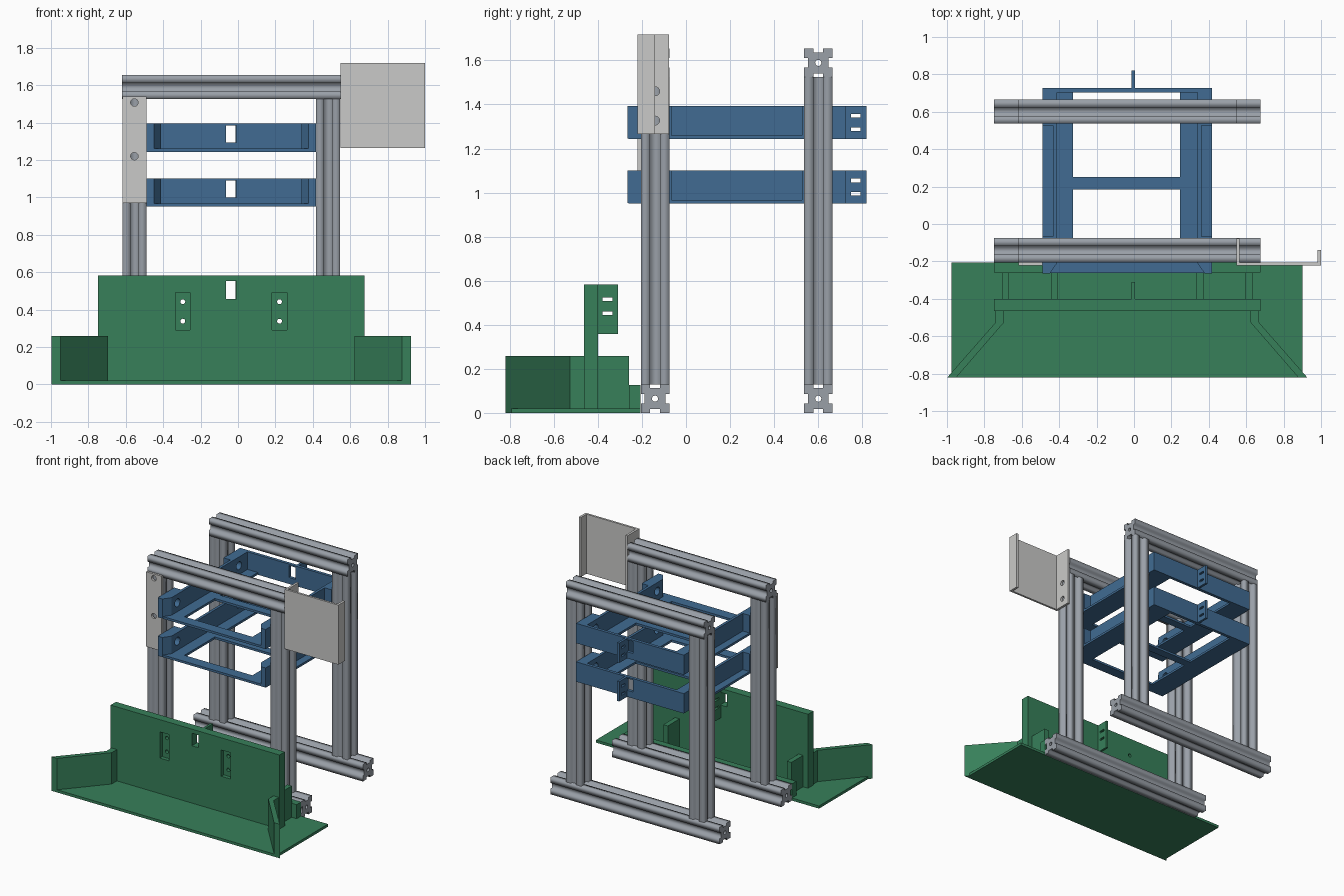
import bpy, bmesh, math
from mathutils import Matrix

if "Cube" in bpy.data.objects:
    bpy.data.objects.remove(bpy.data.objects["Cube"])

CX = -0.036                      # mirror plane of the frame


def mat(name, rgb):
    m = bpy.data.materials.new(name)
    m.diffuse_color = (*rgb, 1)
    m.use_nodes = True
    m.node_tree.nodes["Principled BSDF"].inputs["Base Color"].default_value = m.diffuse_color
    return m


GREY = mat("aluminium grey", (0.32, 0.35, 0.39))
BLUE = mat("tray blue", (0.052, 0.148, 0.29))
GREEN = mat("base green", (0.038, 0.215, 0.102))
LIGHT = mat("light grey", (0.59, 0.59, 0.58))


def finish(name, bm, material):
    bmesh.ops.recalc_face_normals(bm, faces=bm.faces)
    me = bpy.data.meshes.new(name)
    bm.to_mesh(me)
    bm.free()
    me.materials.append(material)
    ob = bpy.data.objects.new(name, me)
    bpy.context.collection.objects.link(ob)
    return ob


def prism(name, pts, lo, hi, material):
    """Polygon in plan, extruded from z = lo to z = hi."""
    bm = bmesh.new()
    f = bm.faces.new([bm.verts.new((x, y, lo)) for x, y in pts])
    r = bmesh.ops.extrude_face_region(bm, geom=[f])
    vs = [v for v in r["geom"] if isinstance(v, bmesh.types.BMVert)]
    bmesh.ops.translate(bm, verts=vs, vec=(0, 0, hi - lo))
    return finish(name, bm, material)


def box(name, x, y, z, material):
    return prism(name, [(x[0], y[0]), (x[1], y[0]), (x[1], y[1]), (x[0], y[1])], *z, material)


def rod(center, axis, r, length):
    bm = bmesh.new()
    rot = Matrix.Rotation(math.pi / 2, 4, 'Y' if axis == 'X' else 'X')
    bmesh.ops.create_cone(bm, cap_ends=True, segments=24, radius1=r, radius2=r,
                          depth=length, matrix=Matrix.Translation(center) @ rot)
    return finish("cutter", bm, GREY)


def cbox(x, y, z):
    return box("cutter", x, y, z, GREY)


def bake(ob):
    bpy.context.view_layer.update()
    me = bpy.data.meshes.new_from_object(ob.evaluated_get(bpy.context.evaluated_depsgraph_get()))
    ob.modifiers.clear()
    ob.data = me


def cut(ob, cutters):
    for c in cutters:
        c.hide_render = True
        m = ob.modifiers.new("cut", 'BOOLEAN')
        m.operation, m.solver, m.object = 'DIFFERENCE', 'EXACT', c
    bake(ob)
    for c in cutters:
        bpy.data.objects.remove(c)
    return ob


def flip(pts):
    return [(2 * CX - x, y) for x, y in pts]


# ---- slotted aluminium extrusions -------------------------------------
def extrusion(name, center, length, axis):
    h, w, d = 0.0645, 0.022, 0.017
    side = [(-h, -h), (-w, -h), (-w, -h + d), (w, -h + d), (w, -h), (h, -h)]
    outline = []
    for k in range(4):
        c, s = round(math.cos(k * math.pi / 2)), round(math.sin(k * math.pi / 2))
        outline += [(x * c - y * s, x * s + y * c) for x, y in side[:-1]]
    hole = [(0.014 * math.cos(a * math.pi / 8), 0.014 * math.sin(a * math.pi / 8)) for a in range(16)]
    cu = bpy.data.curves.new(name, 'CURVE')
    cu.dimensions, cu.fill_mode, cu.extrude = '2D', 'BOTH', length / 2
    for pts in (outline, hole):
        sp = cu.splines.new('POLY')
        sp.points.add(len(pts) - 1)
        sp.use_cyclic_u = True
        for p, (x, y) in zip(sp.points, pts):
            p.co = (x, y, 0, 1)
    tmp = bpy.data.objects.new("tmp", cu)
    bpy.context.collection.objects.link(tmp)
    bpy.context.view_layer.update()
    me = bpy.data.meshes.new_from_object(tmp.evaluated_get(bpy.context.evaluated_depsgraph_get()))
    bpy.data.objects.remove(tmp)
    bm = bmesh.new()
    bm.from_mesh(me)
    bmesh.ops.remove_doubles(bm, verts=bm.verts, dist=1e-5)
    if axis == 'X':
        bmesh.ops.rotate(bm, verts=bm.verts, matrix=Matrix.Rotation(math.pi / 2, 3, 'Y'))
    bmesh.ops.translate(bm, verts=bm.verts, vec=center)
    return finish(name, bm, GREY)


for tag, y in (("front", -0.1405), ("rear", 0.6005)):
    extrusion(tag + "_foot_beam", (CX, y, 0.0645), 1.424, 'X')
    extrusion(tag + "_top_beam", (CX, y, 1.589), 1.166, 'X')
    for s, n in ((-1, "left"), (1, "right")):
        extrusion(f"{tag}_{n}_upright", (CX + s * 0.518, y, 0.8268), 1.3955, 'Z')


# ---- two open trays ----------------------------------------------------
def vertical_tab(name, y, z, slot_y, slot_z, material):
    t = box(name, (-0.013, 0.005), y, z, material)
    return cut(t, [cbox((-0.1, 0.1), slot_y, (s - 0.008, s + 0.008)) for s in slot_z])


wall = [(-0.49, -0.265), (-0.45, -0.265), (-0.412, -0.21), (-0.412, 0.724), (-0.49, 0.724),
        (-0.49, 0.527), (-0.433, 0.527), (-0.433, -0.066), (-0.49, -0.066)]
for tag, z in (("lower", 0.95), ("upper", 1.243)):
    top = z + 0.151
    floor = box(tag + "_tray_floor", (-0.49, 0.418), (-0.262, 0.724), (z, z + 0.017), BLUE)
    cut(floor, [cbox((-0.325, 0.247), (-0.18, 0.185), (z - 1, z + 1)),
                cbox((-0.325, 0.247), (0.25, 0.702), (z - 1, z + 1))])
    for n, pts in (("left", wall), ("right", flip(wall))):
        w = prism(f"{tag}_tray_{n}_wall", pts, z + 0.002, top, BLUE)
        x = -0.45 if n == "left" else 0.378
        cut(w, [rod((x, y, z + 0.085), 'X', 0.03, 0.2) for y in (-0.14, 0.6)])
    back = box(tag + "_tray_back", (-0.49, 0.418), (0.702, 0.726), (z, top), BLUE)
    cut(back, [cbox((-0.064, -0.008), (0.5, 0.9), (z + 0.049, z + 0.14))])
    vertical_tab(tag + "_tray_tab", (0.72, 0.82), (z, top), (0.75, 0.793), (z + 0.044, z + 0.105), BLUE)

# ---- light grey plates -------------------------------------------------
strip = box("left_mounting_plate", (-0.618, -0.49), (-0.221, -0.205), (0.97, 1.54), LIGHT)
cut(strip, [rod((-0.554, -0.21, z), 'Y', 0.02, 0.1) for z in (1.507, 1.22)])
channel = [(0.548, -0.221), (1, -0.221), (1, -0.14), (0.982, -0.14), (0.982, -0.205),
           (0.565, -0.205), (0.565, -0.077), (0.548, -0.077)]
bracket = prism("side_bracket", channel, 1.265, 1.718, LIGHT)
cut(bracket, [rod((0.556, -0.14, z), 'X', 0.02, 0.1) for z in (1.46, 1.327)])

# ---- green base --------------------------------------------------------
box("base_plate", (-0.976, 0.902), (-0.82, -0.206), (0, 0.02), GREEN)
box("base_rear_bar", (-0.748, 0.675), (-0.259, -0.206), (0, 0.127), GREEN)
front = box("base_front_wall", (-0.748, 0.675), (-0.464, -0.4), (0, 0.583), GREEN)
cutters = [cbox((-0.064, -0.008), (-0.6, -0.3), (0.456, 0.552))]
for x in (-0.295, 0.222):
    cutters.append(cbox((x - 0.039, x + 0.039), (-0.6, -0.434), (0.29, 0.49)))
    cutters += [rod((x, -0.43, z), 'Y', 0.013, 0.3) for z in (0.338, 0.442)]
cut(front, cutters)
vertical_tab("base_tab", (-0.402, -0.309), (0.359, 0.583), (-0.378, -0.333), (0.452, 0.516), GREEN)
wing = [(-0.74, -0.462), (-0.695, -0.462), (-0.695, -0.526), (-0.95, -0.82), (-0.998, -0.82), (-0.74, -0.526)]
for n, f in (("left", lambda p: p), ("right", flip)):
    prism(n + "_wing", f(wing), 0, 0.259, GREEN)
    for k, x in (("outer", -0.687), ("inner", -0.425)):
        rib = [(x - 0.019, -0.402), (x + 0.019, -0.402), (x + 0.019, -0.258), (x - 0.019, -0.258)]
        prism(f"{n}_{k}_rib", f(rib), 0, 0.259, GREEN)
